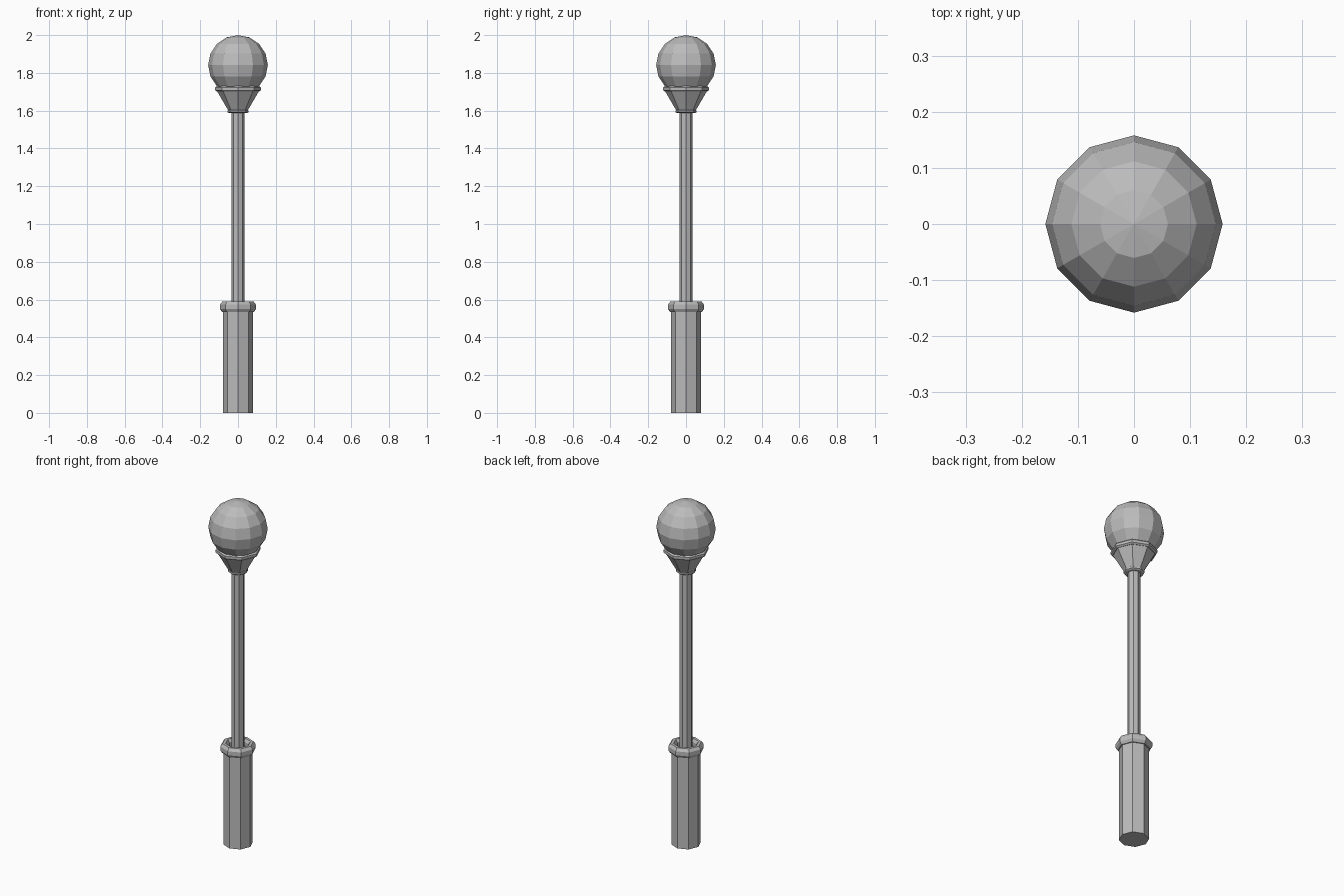
import bpy, bmesh
from math import cos, sin, tau

cube = bpy.data.objects.get("Cube")
if cube:
    bpy.data.objects.remove(cube, do_unlink=True)

grey = bpy.data.materials.new("plain_grey")
grey.use_nodes = True
colour = (0.5, 0.5, 0.5, 1)
grey.diffuse_color = colour
grey.node_tree.nodes["Principled BSDF"].inputs["Base Color"].default_value = colour


def finish(name, bm):
    bmesh.ops.recalc_face_normals(bm, faces=bm.faces)
    mesh = bpy.data.meshes.new(name)
    bm.to_mesh(mesh)
    bm.free()
    mesh.materials.append(grey)
    obj = bpy.data.objects.new(name, mesh)
    bpy.context.collection.objects.link(obj)
    return obj


def lathe(name, profile, sides=8, closed=False):
    """Turn a (radius, height) profile into a faceted solid or a closed ring."""
    bm = bmesh.new()
    loops = [[bm.verts.new((r * cos(tau * i / sides), r * sin(tau * i / sides), z))
              for i in range(sides)] for r, z in profile]
    pairs = list(zip(loops, loops[1:]))
    if closed:
        pairs.append((loops[-1], loops[0]))
    else:
        bm.faces.new(loops[0])
        bm.faces.new(loops[-1])
    for low, high in pairs:
        for i in range(sides):
            j = (i + 1) % sides
            bm.faces.new((low[i], low[j], high[j], high[i]))
    return finish(name, bm)


# Base and pole
lathe("base", [(0.079, 0), (0.079, 0.55)])
lathe("pole", [(0.034, 0.54), (0.034, 1.6)])

# Rounded collar ring around the top of the base
lathe("base_collar", [(0.085, 0.535), (0.095, 0.55), (0.095, 0.573), (0.083, 0.589),
                      (0.067, 0.589), (0.056, 0.573), (0.056, 0.55), (0.067, 0.535)],
      closed=True)

# Lamp cup with its lower and upper rims
lathe("cup", [(0.048, 1.595), (0.112, 1.705), (0.112, 1.715)])
lathe("cup_lower_rim", [(0.047, 1.587), (0.055, 1.592), (0.055, 1.601), (0.047, 1.606)])
lathe("cup_upper_rim", [(0.112, 1.701), (0.121, 1.708), (0.121, 1.723), (0.112, 1.73),
                        (0.1, 1.73), (0.1, 1.701)], closed=True)

# Faceted globe
bm = bmesh.new()
bmesh.ops.create_uvsphere(bm, u_segments=12, v_segments=8, radius=0.158)
bmesh.ops.translate(bm, verts=bm.verts, vec=(0, 0, 1.842))
finish("globe", bm)
